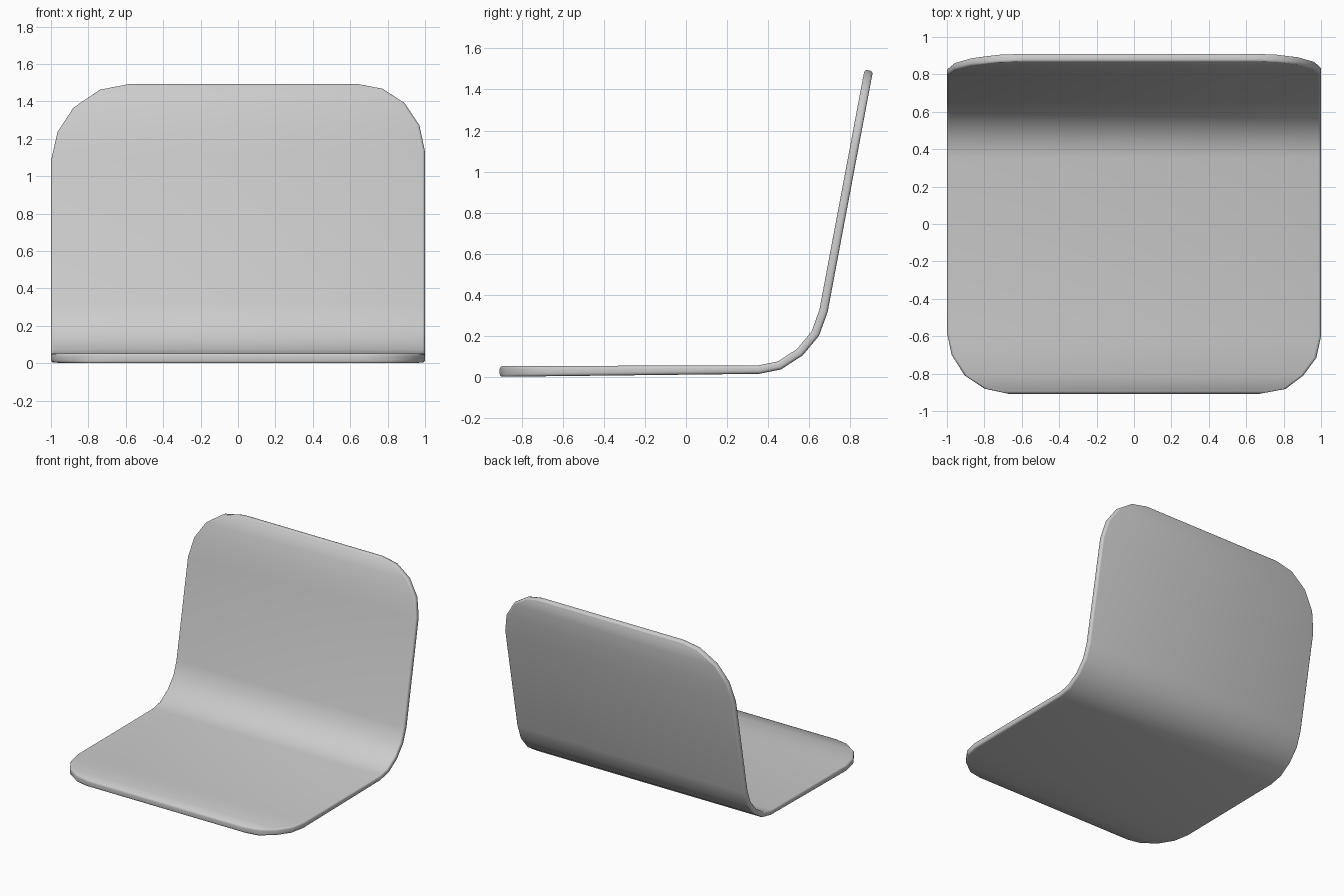
import bpy, bmesh

if "Cube" in bpy.data.objects:
    bpy.data.objects.remove(bpy.data.objects["Cube"])

# Corner outlines: (left x, left pos, right x, right pos), front to back / bottom to top
FRONT = [(-.67, -.908, .67, -.908), (-.80, -.88, .81, -.882), (-.905, -.81, .905, -.81),
         (-.975, -.70, .975, -.715), (-1, -.58, 1, -.60)]
BEND = [(.355, .035), (.455, .055), (.555, .12), (.63, .21), (.67, .32)]
TOP = [(-1, 1.08, 1, 1.13), (-.965, 1.235, .97, 1.27), (-.88, 1.365, .89, 1.39),
       (-.74, 1.46, .775, 1.465), (-.57, 1.493, .63, 1.493)]


def seat_point(x, y):
    return (x, y, .026 + (y + .908) * .0071)


def back_point(x, z):
    return (x, .67 + (z - .32) * .188, z)


rows = [(seat_point(a, b), seat_point(c, d)) for a, b, c, d in FRONT]
rows += [((-1, y, z), (1, y, z)) for y, z in BEND]
rows += [(back_point(a, b), back_point(c, d)) for a, b, c, d in TOP]

# Bent sheet: seat, curved bend and backrest in one shell
bm = bmesh.new()
verts = [[bm.verts.new(p) for p in row] for row in rows]
for a, b in zip(verts, verts[1:]):
    bm.faces.new((a[0], a[1], b[1], b[0]))
mesh = bpy.data.meshes.new("seat_shell")
bm.to_mesh(mesh)
bm.free()
seat = bpy.data.objects.new("seat_shell", mesh)
bpy.context.collection.objects.link(seat)
for p in mesh.polygons:
    p.use_smooth = True

# Thickness, slightly heavier at the front edge
group = seat.vertex_groups.new(name="thickness")
for v in mesh.vertices:
    t = min(max((v.co.y + .908) / 1.26, 0), 1)
    group.add([v.index], 1 - .2 * t, 'REPLACE')
solid = seat.modifiers.new("thickness", 'SOLIDIFY')
solid.thickness = .052
solid.offset = 0
solid.vertex_group = group.name

# Rounded rim
bevel = seat.modifiers.new("rim", 'BEVEL')
bevel.limit_method = 'ANGLE'
bevel.angle_limit = 1.05
bevel.width = .014
bevel.segments = 3
